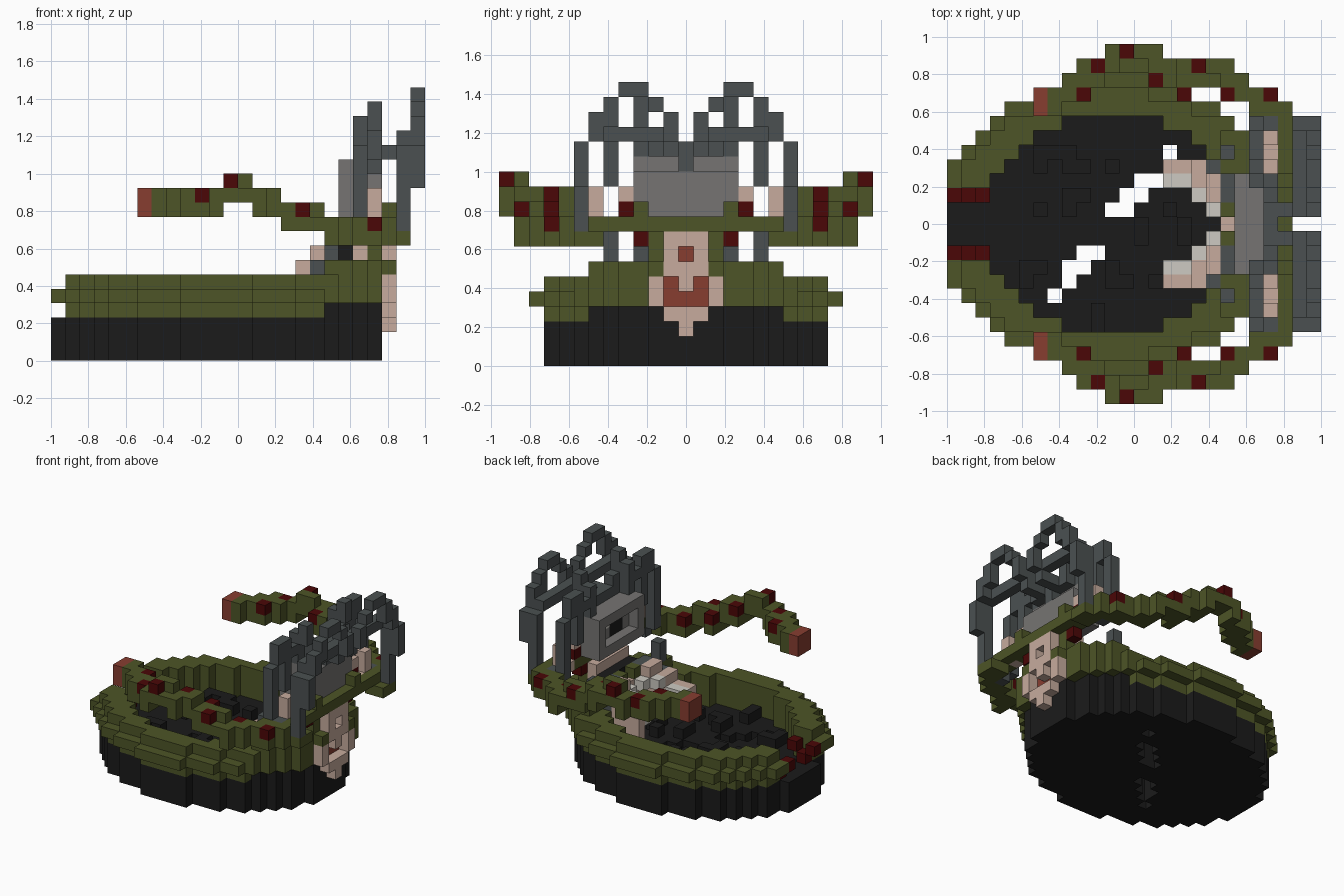
import bpy, bmesh
from mathutils import Vector

old = bpy.data.objects.get("Cube")
if old:
    bpy.data.objects.remove(old, do_unlink=True)

U = 1 / 13
cells = {}          # (i, j, k) -> (part, material)


def put(part, mat, i, j, k, mirror=True):
    """Fill a block of cells; each range is a number or (first, last)."""
    span = lambda r: range(r, r + 1) if isinstance(r, int) else range(r[0], r[1] + 1)
    for a in span(i):
        for b in span(j):
            for c in span(k):
                for s in ((1, -1) if mirror else (1,)):
                    cells[(a, s * b, c)] = (part, mat)


def oval(i, j, a, b):
    return ((i - 11) / a) ** 2 + (j / b) ** 2 <= 1


def hull(i, j):
    return 0 <= i <= 22 and oval(i, j, 11.5, 9.3)


def wide(i, j):
    return hull(i, j) or any(hull(i + a, j + b) for a, b in ((1, 0), (-1, 0), (0, 1), (0, -1)))


# Dark hull and the green wreath rim around it
for i in range(24):
    for j in range(-11, 12):
        if hull(i, j):
            put("hull", "black", i, j, (0, 2), False)
        inner = oval(i, j, 9, 7.5)
        nose = i < 4 and abs(j) < 3
        if inner or nose:
            continue
        if hull(i, j):
            if i >= 19:
                put("hull", "black", i, j, 3, False)
            elif i > 0:
                put("rim", "green", i, j, 3, False)
        if wide(i, j):
            put("rim", "green", i, j, 4, False)
        if i > 0 and (hull(i, j) or (i > 18 and wide(i, j))):
            put("rim", "green", i, j, 5, False)
        if i > 18 and abs(j) < 7 and wide(i, j):
            put("rim", "green", i, j, 6, False)

# Berries beside the open nose
put("nose_berries", "dark red", 0, 2, 4)
put("nose_berries", "dark red", 1, 2, 3)
put("nose_berries", "dark red", 2, 2, 4)

# Rubble on the floor
for i, j in ((6, (4, 5)), (7, 5), (8, (4, 5)), (9, 4), (5, (-4, -3)), (6, -3), (8, (1, 2)), (9, 2),
             (11, 4), (13, (-1, 0)), (16, (-1, 0)), (11, (-4, -3)), (12, -4), (10, (-7, -6)),
             (6, 1), (14, -4), (15, 1)):
    put("rubble", "black", i, j, 3, False)

# Crack running through the floor
for i, j in ((15, 5), (14, 3), (13, 3), (13, 2), (12, 2), (12, 1), (11, 1),
             (10, -2), (9, -2), (9, -3), (8, -3), (8, -4), (7, -5)):
    for k in range(4):
        cells.pop((i, j, k), None)

# Open jaw with teeth
put("jaw", "pink", (15, 17), 4, (3, 5))
put("jaw", "pink", 17, 4, 6)
put("jaw", "pink", (17, 18), 3, (4, 6))
put("jaw", "pink", 18, (2, 3), 7)
put("jaw", "pink", 19, (0, 1), (5, 6))
put("jaw", "green", 19, 1, 7)
put("teeth", "bone", (15, 16), 3, 5)
put("teeth", "bone", 17, 2, 6)
put("teeth", "bone", 18, 1, 6)
put("jaw_joint", "dark grey", 18, 4, (5, 6))
put("jaw_joint", "dark grey", 19, (2, 3), (6, 7))
put("jaw_joint", "black", 20, (0, 2), 7)
put("side_posts", "dark grey", 19, 5, (7, 8))

# Stalk carrying the upper part, with a hollow-mouthed face on its outer side
put("stalk", "green", 22, 2, (7, 8))
put("stalk", "pink", 21, (0, 2), (6, 8))
put("stalk", "pink", (22, 23), (0, 1), (6, 8))
put("stalk", "dark red", 22, 3, 8)
put("face", "pink", 23, 0, 2)
put("face", "pink", 23, (0, 1), 3)
put("face", "pink", 23, 2, (4, 5))
put("face", "pink", 23, 0, 5)
put("face_marks", "brick red", 22, (0, 1), 4)
put("face_marks", "brick red", 22, 1, 5)
put("face_marks", "brick red", 22, 0, 7)
for cell in ((0, 4), (1, 4), (-1, 4), (1, 5), (-1, 5), (0, 7)):
    cells.pop((23, *cell), None)

# Vine arms: crossbar, then columns of (i, j range, k range) to the tip
put("arms", "green", (22, 23), (0, 7), 9)
put("arms", "green", 23, 3, 10)
put("arms", "green", 24, (6, 7), 8)
for i, j, k in ((23, (6, 8), 8), (22, (7, 9), 8), (21, (8, 9), 8), (20, (9, 10), 8),
                (19, (9, 11), 8), (18, 10, 9), (17, (10, 11), 9), (16, (9, 11), 9),
                (15, (10, 11), 10), (14, (10, 12), 10), (13, 11, 11), (12, (11, 12), 11),
                (11, (11, 12), 10), (10, (10, 11), 10), (9, (9, 11), 10), (8, (9, 10), 10),
                (7, (8, 9), 10)):
    put("arms", "green", i, j, (k, k + 1))
put("arms", "green", 18, 11, 9)
put("arms", "green", 13, 12, 11)
put("arm_tips", "brick red", 6, (8, 9), (10, 11))
for i, j, k in ((22, 9, 9), (19, 9, 9), (17, 11, 10), (16, 9, 10), (14, 10, 11),
                (12, 12, 12), (10, 11, 11), (9, 9, 11)):
    put("arm_berries", "dark red", i, j, k)

# Framed screen
put("screen", "grey", 22, (0, 3), (10, 12))
put("screen", "grey", 21, (0, 3), (10, 13))
put("screen", "grey", 20, (0, 3), 10)
put("screen", "grey", 20, (0, 3), 13)
put("screen", "grey", 20, 3, (10, 13))
put("screen_marks", "black", 21, (-1, 0), (11, 12), False)
put("screen_marks", "bone", 21, 1, 12, False)

# Shoulders
put("shoulders", "pink", 22, 6, (10, 11))
put("shoulders", "pink", 22, 5, 9)
put("shoulders", "pink", 22, 4, 11)
put("shoulder_berries", "dark red", 22, 4, 10)

# Rear wing arches
for i, j, k in ((24, 7, (9, 14)), (25, 7, (12, 14)), (24, 6, 15), (25, 6, (15, 16)),
                (25, 5, (16, 17)), (25, (3, 4), 18), (25, 2, 17), (25, 1, (15, 16)),
                (24, (2, 5), 15), (24, 1, (14, 15)), (23, 1, 14)):
    put("rear_wings", "dark grey", i, j, k)

# Front wing arches, joined over the screen
for i, j, k in ((21, 7, (9, 14)), (22, 7, (8, 9)), (21, 6, (15, 16)), (21, 5, (12, 16)),
                (21, (3, 4), 15), (21, 3, (14, 16)), (22, 3, (16, 17)), (22, 2, (14, 15)),
                (22, 1, 14), (22, 0, (13, 14))):
    put("front_wings", "dark grey", i, j, k)

COLOURS = {
    "black": (0.011, 0.011, 0.011), "green": (0.075, 0.09, 0.02),
    "dark red": (0.07, 0.002, 0.002), "brick red": (0.245, 0.047, 0.03),
    "pink": (0.57, 0.41, 0.34), "grey": (0.18, 0.175, 0.17),
    "dark grey": (0.07, 0.081, 0.083), "bone": (0.61, 0.59, 0.54),
}
materials = {}
for name, rgb in COLOURS.items():
    m = bpy.data.materials.new(name)
    m.use_nodes = True
    m.diffuse_color = (*rgb, 1)
    m.node_tree.nodes["Principled BSDF"].inputs["Base Color"].default_value = (*rgb, 1)
    materials[name] = m

# Turn each part's cells into a mesh holding only its exposed faces
AXES = [Vector(v) for v in ((1, 0, 0), (0, 1, 0), (0, 0, 1))]
for part in sorted({p for p, _ in cells.values()}):
    mesh = bpy.data.meshes.new(part)
    used = sorted({m for p, m in cells.values() if p == part})
    for m in used:
        mesh.materials.append(materials[m])
    bm = bmesh.new()
    for (i, j, k), (p, m) in cells.items():
        if p != part:
            continue
        mid = Vector(((i - 12.5) * U, j * U, (k + 0.5) * U))
        for n in range(3):
            for s in (1, -1):
                d = AXES[n] * s
                if (i + round(d.x), j + round(d.y), k + round(d.z)) in cells:
                    continue
                a, b = AXES[(n + 1) % 3] * s, AXES[(n + 2) % 3]
                corners = (-a - b, a - b, a + b, b - a)
                f = bm.faces.new([bm.verts.new(mid + (d + c) * U / 2) for c in corners])
                f.material_index = used.index(m)
    bmesh.ops.remove_doubles(bm, verts=bm.verts, dist=U / 100)
    bm.to_mesh(mesh)
    bm.free()
    bpy.context.collection.objects.link(bpy.data.objects.new(part, mesh))
